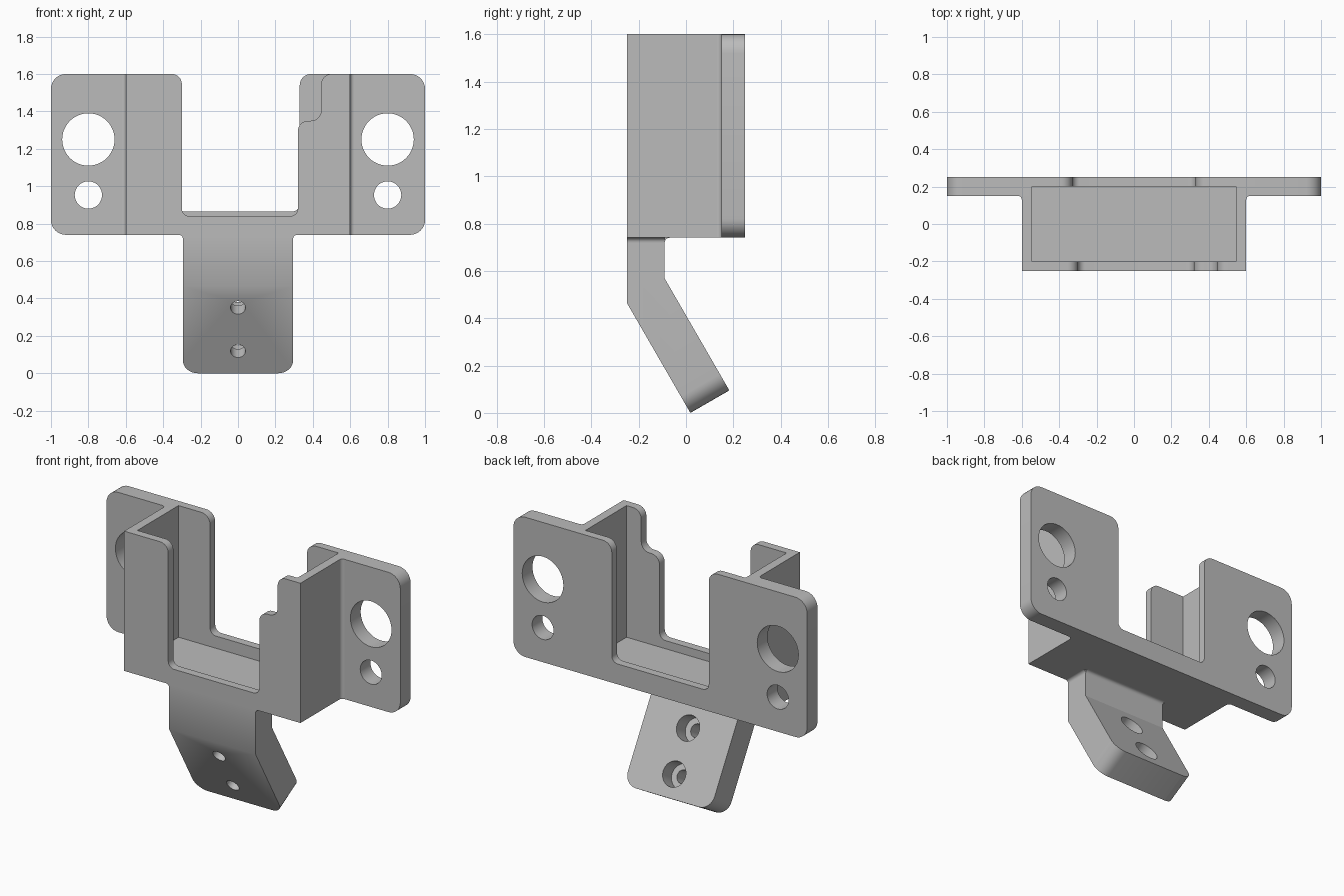
import bpy, bmesh, math
from mathutils import Vector

cube = bpy.data.objects.get("Cube")
if cube:
    bpy.data.objects.remove(cube, do_unlink=True)

grey = bpy.data.materials.new("light grey")
grey.use_nodes = True
grey.diffuse_color = (0.5, 0.5, 0.5, 1)
grey.node_tree.nodes["Principled BSDF"].inputs["Base Color"].default_value = (0.5, 0.5, 0.5, 1)

Z0, Z1 = 0.74, 1.6        # bottom and top of the holder
YF, YB = -0.25, 0.25      # front and back
WALL = 0.05
parts = []


def rounded(points, steps=8):
    """Outline with corners (a, b, radius) turned into arcs."""
    out = []
    for i, p in enumerate(points):
        c = Vector(p[:2])
        r = p[2] if len(p) > 2 else 0
        if not r:
            out.append(c)
            continue
        u = (Vector(points[i - 1][:2]) - c).normalized()
        v = (Vector(points[(i + 1) % len(points)][:2]) - c).normalized()
        half = u.angle(v) / 2
        centre = c + (u + v).normalized() * r / math.sin(half)
        start = c + u * r / math.tan(half) - centre
        end = c + v * r / math.tan(half) - centre
        sweep = start.angle_signed(end)
        for k in range(steps + 1):
            a = -sweep * k / steps
            out.append(centre + Vector((start.x * math.cos(a) - start.y * math.sin(a),
                                        start.x * math.sin(a) + start.y * math.cos(a))))
    return out


def prism(name, outline, axis, lo, hi):
    """Extrude an outline along the x, y or z axis."""
    place = {"x": lambda a, b, h: (h, a, b),
             "y": lambda a, b, h: (a, h, b),
             "z": lambda a, b, h: (a, b, h)}[axis]
    bm = bmesh.new()
    base = bm.faces.new([bm.verts.new(place(p[0], p[1], lo)) for p in outline])
    grown = bmesh.ops.extrude_face_region(bm, geom=[base], use_keep_orig=True)
    shift = Vector(place(0, 0, hi - lo))
    bmesh.ops.translate(bm, vec=shift,
                        verts=[g for g in grown["geom"] if isinstance(g, bmesh.types.BMVert)])
    bmesh.ops.recalc_face_normals(bm, faces=bm.faces)
    return finish(name, bm)


def finish(name, bm):
    mesh = bpy.data.meshes.new(name)
    bm.to_mesh(mesh)
    bm.free()
    mesh.materials.append(grey)
    ob = bpy.data.objects.new(name, mesh)
    bpy.context.collection.objects.link(ob)
    parts.append(ob)
    return ob


def rod(centre, axis, radius, length):
    bm = bmesh.new()
    bmesh.ops.create_cone(bm, cap_ends=True, segments=48, radius1=radius,
                          radius2=radius, depth=length)
    ob = finish("cutter", bm)
    ob.matrix_world = (Vector(axis).to_track_quat("Z", "Y").to_matrix().to_4x4())
    ob.location = centre
    return ob


def cut(ob, cutters):
    for c in cutters:
        mod = ob.modifiers.new("cut", "BOOLEAN")
        mod.operation, mod.solver, mod.object = "DIFFERENCE", "EXACT", c
        bpy.context.view_layer.objects.active = ob
        bpy.ops.object.modifier_apply(modifier=mod.name)
        parts.remove(c)
        bpy.data.objects.remove(c, do_unlink=True)


# Back plate with ears, slot and mounting holes
plate = prism("back_plate", rounded([
    (-1, Z0, .08), (1, Z0, .08), (1, Z1, .08), (.33, Z1, .06), (.33, .865, .04),
    (-.33, .865, .04), (-.33, Z1, .06), (-1, Z1, .08)]), "y", .15, YB)
holes = [prism("cutter", [(-.545, Z0 + WALL), (.545, Z0 + WALL), (.545, 1.8), (-.545, 1.8)],
               "y", 0, YB - WALL)]
for side in (-1, 1):
    for z, r in ((1.25, .14), (.953, .073)):
        holes.append(rod((side * .8, .2, z), (0, 1, 0), r, .4))
cut(plate, holes)

# Front wall with stepped slot
prism("front_wall", rounded([
    (-.6, Z0), (.6, Z0), (.6, Z1), (.445, Z1, .055), (.445, 1.35, .055), (.32, 1.35, .055),
    (.32, .84, .04), (-.3, .84, .04), (-.3, Z1, .055), (-.6, Z1)]), "y", YF, YF + WALL)

# Side walls and floor in one channel
prism("side_walls_and_floor", [
    (-.6, Z0), (.6, Z0), (.6, Z1), (.545, Z1), (.545, Z0 + WALL),
    (-.545, Z0 + WALL), (-.545, Z1), (-.6, Z1)], "y", YF + WALL, .15)


def fillet(name, corner, da, db, r, axis, lo, hi):
    """Small concave fill in an inside corner."""
    a, b = corner
    arc = [(a + da * r * (1 - math.sin(t)), b + db * r * (1 - math.cos(t)))
           for t in [math.pi / 2 * k / 6 for k in range(7)]]
    prism(name, [corner] + arc, axis, lo, hi)


for side, label in ((-1, "right"), (1, "left")):
    fillet(label + "_ear_fillet", (side * .6, .15), side, -1, .02, "z", Z0, Z1)
    fillet(label + "_tab_fillet", (side * .295, Z0), side, -1, .02, "y", YF, -.09)
fillet("rear_tab_fillet", (-.09, Z0), 1, -1, .02, "x", -.295, .295)

# Bent mounting tab with rounded lower corners and counterbored holes
lean = math.radians(30)
down = Vector((0, math.sin(lean), -math.cos(lean)))
out = Vector((0, math.cos(lean), math.sin(lean)))
THICK = .19
bend = Vector((0, YF, .465))
tip = bend + down * (.465 / math.cos(lean))
heel = tip + out * THICK
inner_z = heel.z + (heel.y + .09) / math.tan(lean)
tab = prism("mounting_tab", [(YF, Z0), (YF, bend.z), (tip.y, tip.z), (heel.y, heel.z),
                             (-.09, inner_z), (-.09, Z0)], "x", -.295, .295)
bm = bmesh.new()
bm.from_mesh(tab.data)
ends = [e for e in bm.edges if abs(e.verts[0].co.x - e.verts[1].co.x) < .01
        and max(v.co.z for v in e.verts) < heel.z + .01]
bmesh.ops.bevel(bm, geom=ends, offset=.08, segments=8, profile=.5, affect="EDGES")
bm.to_mesh(tab.data)
bm.free()
drills = []
for t in (.132, .4):
    spot = bend + down * t
    drills.append(rod(spot + out * .1, out, .04, .4))
    drills.append(rod(spot + out * (THICK + .05), out, .075, .3))
cut(tab, drills)

# Smooth the curved faces and keep crisp edges
bpy.ops.object.select_all(action="DESELECT")
for ob in parts:
    ob.select_set(True)
    bpy.context.view_layer.objects.active = ob
bpy.ops.object.shade_smooth_by_angle(angle=math.radians(30))
